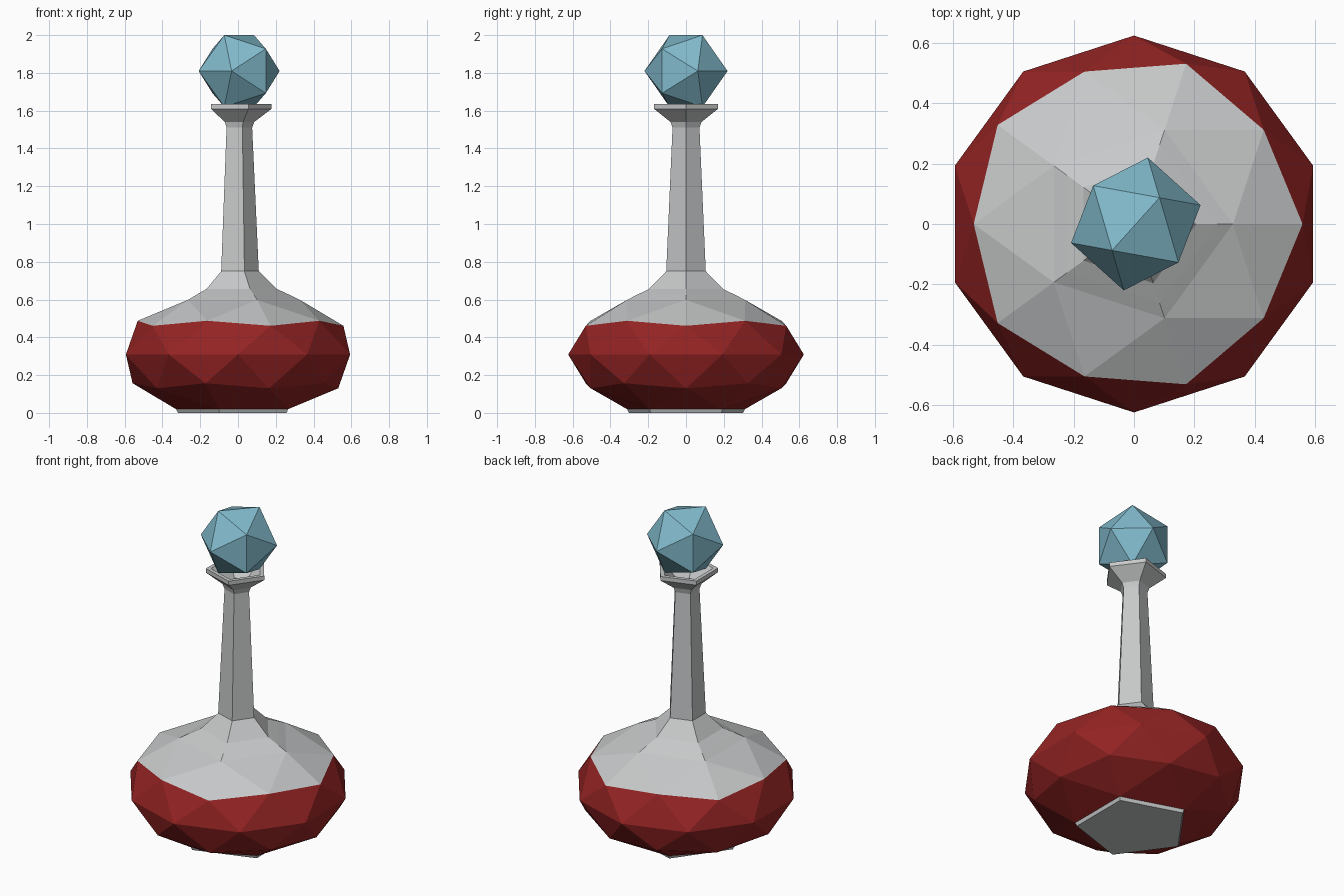
import bpy, bmesh, math
from mathutils import Matrix

if "Cube" in bpy.data.objects:
    bpy.data.objects.remove(bpy.data.objects["Cube"])


def material(name, rgb):
    m = bpy.data.materials.new(name)
    m.diffuse_color = (*rgb, 1)
    m.use_nodes = True
    m.node_tree.nodes["Principled BSDF"].inputs["Base Color"].default_value = m.diffuse_color
    return m


glass = material("pale_grey_glass", (0.57, 0.58, 0.585))
red = material("red_liquid", (0.30, 0.017, 0.017))
blue = material("blue_crystal", (0.22, 0.49, 0.60))


def finish(bm, name, mats):
    mesh = bpy.data.meshes.new(name)
    bm.to_mesh(mesh)
    bm.free()
    for m in mats:
        mesh.materials.append(m)
    ob = bpy.data.objects.new(name, mesh)
    bpy.context.collection.objects.link(ob)
    return ob


def ring(bm, r, z, start=0.0):
    return [bm.verts.new((r * math.cos(start + i * math.tau / 5),
                          r * math.sin(start + i * math.tau / 5), z)) for i in range(5)]


def loft(bm, profile, start=0.0):
    """Five-sided skin through (radius, height) rings; returns the rings."""
    rings = [ring(bm, r, z, start) for r, z in profile]
    for a, b in zip(rings, rings[1:]):
        for i in range(5):
            j = (i + 1) % 5
            bm.faces.new((a[i], a[j], b[j], b[i]))
    return rings


# Flask: squashed icosphere with both poles removed
R, H, MID = 0.624, 0.34, 0.309
bm = bmesh.new()
bmesh.ops.create_icosphere(bm, subdivisions=2, radius=1)
poles = [v for v in bm.verts if abs(v.co.z) > 0.95]
bmesh.ops.delete(bm, geom=poles, context='VERTS')
for v in bm.verts:
    v.co = (v.co.x * R, v.co.y * R, MID + v.co.z * H)

top_r, top_z, base_z = 0.5257 * R, MID + 0.8507 * H, MID - 0.8507 * H

# Shoulder, neck, flared lip and mouth funnel
neck = loft(bm, [(top_r, top_z), (0.275, 0.624), (0.206, 0.656), (0.11, 0.75),
                 (0.075, 1.51), (0.086, 1.54), (0.178, 1.61), (0.178, 1.635),
                 (0.15, 1.635), (0.06, 1.55)])
bm.faces.new(neck[-1])

# Flat foot under the body
foot = loft(bm, [(0.318, 0.0), (top_r, base_z)], math.pi / 5)
bm.faces.new(foot[0][::-1])

bmesh.ops.remove_doubles(bm, verts=bm.verts[:], dist=0.001)
bmesh.ops.recalc_face_normals(bm, faces=bm.faces[:])

# Liquid colour between the foot and the fill line
for f in bm.faces:
    f.material_index = 1 if 0.025 < f.calc_center_median().z < 0.47 else 0
finish(bm, "flask", [glass, red])

# Crystal stopper: icosahedron standing on an edge
bm = bmesh.new()
a, b = 0.1175, 0.190
for s in (-1, 1):
    for t in (-1, 1):
        for co in ((s * a, 0, t * b), (s * b, t * a, 0), (0, s * b, t * a)):
            bm.verts.new(co)
bmesh.ops.convex_hull(bm, input=bm.verts[:])
bmesh.ops.recalc_face_normals(bm, faces=bm.faces[:])
bm.transform(Matrix.Translation((0.006, 0, 1.81)) @ Matrix.Rotation(math.radians(48), 4, 'Z'))
finish(bm, "crystal_stopper", [blue])
